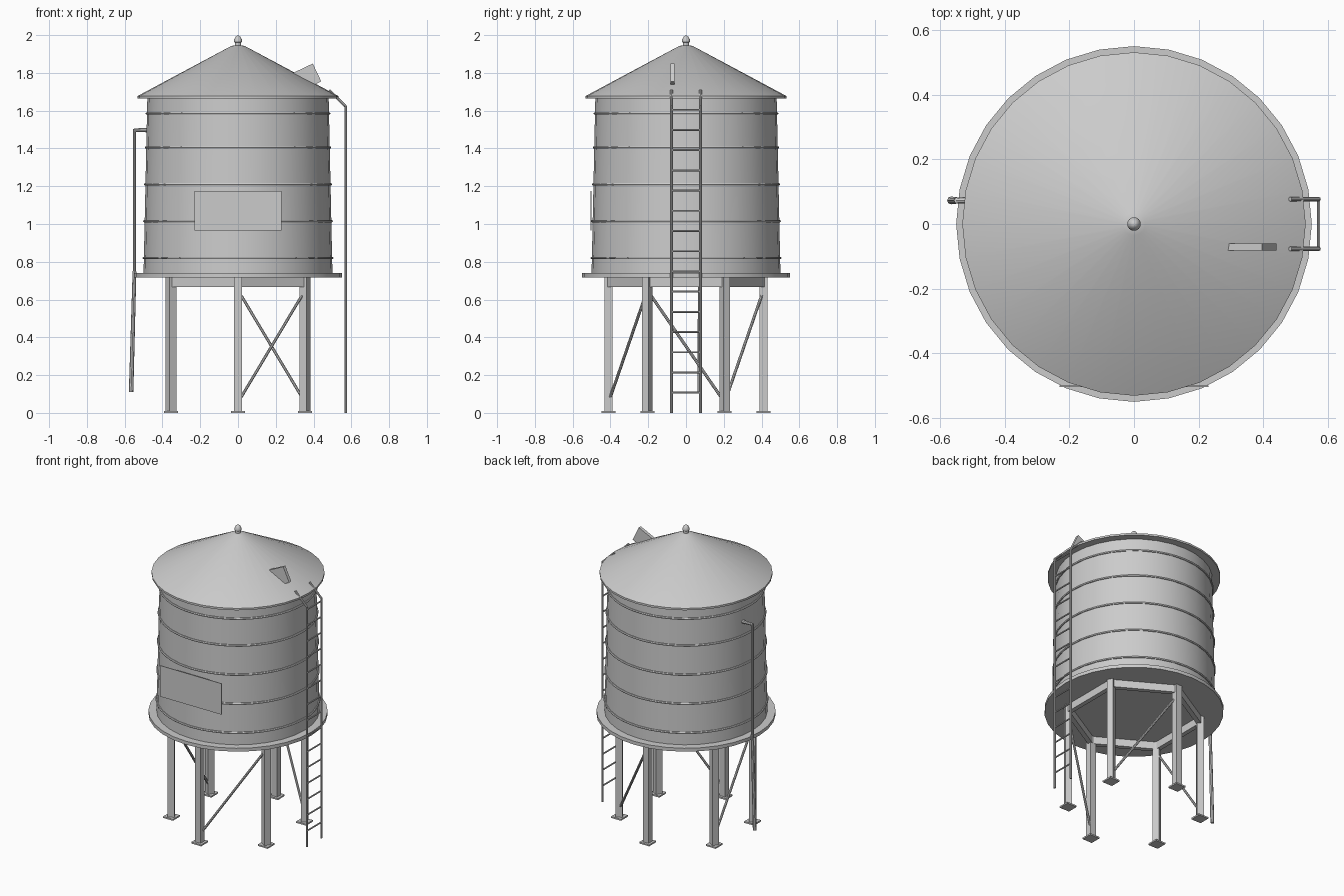
import bpy, bmesh, math
from mathutils import Vector, Matrix

if "Cube" in bpy.data.objects:
    bpy.data.objects.remove(bpy.data.objects["Cube"])

grey = bpy.data.materials.new("galvanised_grey")
grey.diffuse_color = (0.6, 0.6, 0.6, 1)
grey.use_nodes = True
grey.node_tree.nodes["Principled BSDF"].inputs["Base Color"].default_value = grey.diffuse_color


def finish(name, bm, smooth=True):
    bmesh.ops.recalc_face_normals(bm, faces=bm.faces[:])
    mesh = bpy.data.meshes.new(name)
    bm.to_mesh(mesh)
    bm.free()
    mesh.materials.append(grey)
    ob = bpy.data.objects.new(name, mesh)
    bpy.context.collection.objects.link(ob)
    if smooth:
        bpy.ops.object.select_all(action='DESELECT')
        ob.select_set(True)
        bpy.context.view_layer.objects.active = ob
        bpy.ops.object.shade_smooth_by_angle(angle=math.radians(30))
    return ob


def lathe(name, profile, n=32):
    """Closed solid turned around z; first and last radius are zero."""
    bm = bmesh.new()
    vs = [bm.verts.new((r, 0, z)) for r, z in profile]
    es = [bm.edges.new(p) for p in zip(vs, vs[1:])]
    bmesh.ops.spin(bm, geom=vs + es, cent=(0, 0, 0), axis=(0, 0, 1),
                   angle=2 * math.pi, steps=n)
    bmesh.ops.remove_doubles(bm, verts=bm.verts[:], dist=1e-5)
    return finish(name, bm)


def rod(bm, a, b, r1, r2=None, n=8):
    a, b = Vector(a), Vector(b)
    rot = (b - a).to_track_quat('Z', 'Y').to_matrix().to_4x4()
    bmesh.ops.create_cone(bm, cap_ends=True, segments=n, radius1=r1,
                          radius2=r1 if r2 is None else r2, depth=(b - a).length,
                          matrix=Matrix.Translation((a + b) / 2) @ rot)


def box(bm, centre, size, angle=0, axis='Z'):
    m = Matrix.Translation(centre) @ Matrix.Rotation(angle, 4, axis)
    bmesh.ops.create_cube(bm, size=1, matrix=m @ Matrix.Diagonal((*size, 1)))


# Tank body, platform, roof and finial
Z0, Z1 = 0.74, 1.67
lathe("platform", [(0, 0.717), (0.55, 0.717), (0.55, Z0), (0, Z0)])
lathe("tank", [(0, Z0), (0.5, Z0), (0.48, Z1), (0, Z1)])
lathe("roof", [(0, 1.665), (0.531, 1.665), (0.531, 1.678), (0.035, 1.943), (0, 1.947)])
lathe("finial", [(0, 1.93), (0.016, 1.93), (0.016, 1.96), (0.021, 1.964),
                 (0.021, 1.976), (0.013, 1.991), (0, 2.0)], 16)

# Hoops around the tank
for i, z in enumerate((0.82, 1.015, 1.21, 1.405, 1.585)):
    bm = bmesh.new()
    R, r, n, k = 0.5 - 0.02 * (z - Z0) / (Z1 - Z0) + 0.001, 0.007, 48, 6
    rings = [[bm.verts.new(((R + r * math.cos(q)) * math.cos(a),
                            (R + r * math.cos(q)) * math.sin(a), z + r * math.sin(q)))
              for q in (2 * math.pi * j / k for j in range(k))]
             for a in (2 * math.pi * s / n for s in range(n))]
    for s in range(n):
        u, v = rings[s], rings[(s + 1) % n]
        for j in range(k):
            bm.faces.new((u[j], v[j], v[(j + 1) % k], u[(j + 1) % k]))
    finish(f"hoop_{i + 1}", bm)

# Six legs with foot plates, and the hexagonal beam ring
corners = [Vector((0.41 * math.cos(a), 0.41 * math.sin(a), 0))
           for a in (math.radians(-90 + 60 * i) for i in range(6))]
legs, feet, beams, braces = (bmesh.new() for _ in range(4))
for i, p in enumerate(corners):
    q = corners[(i + 1) % 6]
    box(legs, (p.x, p.y, 0.36), (0.042, 0.042, 0.72), math.radians(60 * i))
    box(feet, (p.x, p.y, 0.005), (0.074, 0.074, 0.01))
    d = q - p
    mid = (p + q) / 2
    box(beams, (mid.x, mid.y, 0.693), (d.length, 0.03, 0.052), math.atan2(d.y, d.x))
    # Diagonal brace on every other side
    if i % 2 == 0:
        lo, hi = p.lerp(q, 0.05), p.lerp(q, 0.95)
        rod(braces, (lo.x, lo.y, 0.085), (hi.x, hi.y, 0.62), 0.008)
finish("legs", legs, False)
finish("foot_plates", feet, False)
finish("beam_ring", beams, False)
finish("braces", braces)

# Ladder with rails bent over the eave
bm = bmesh.new()
for y in (-0.077, 0.077):
    rod(bm, (0.571, y, 0), (0.571, y, 1.625), 0.007)
    rod(bm, (0.571, y, 1.622), (0.483, y, 1.708), 0.007)
for k in range(1, 16):
    rod(bm, (0.571, -0.077, 0.107 * k), (0.571, 0.077, 0.107 * k), 0.005)
finish("ladder", bm)

# Tilted hatch lid standing in the roof
bm = bmesh.new()
box(bm, (0.366, -0.071, 1.777), (0.116, 0.022, 0.105), -math.atan2(0.05, 0.105), 'Y')
finish("roof_hatch", bm, False)

# Sign plate on the front
bm = bmesh.new()
box(bm, (0, -0.502, 1.07), (0.46, 0.005, 0.21))
finish("sign_plate", bm, False)

# Overflow pipe on the left: stub, downpipe and slanted outlet
bm = bmesh.new()
rod(bm, (-0.47, 0.073, 1.497), (-0.55, 0.073, 1.497), 0.012, 0.009)
rod(bm, (-0.548, 0.073, 1.503), (-0.548, 0.073, 0.73), 0.009)
rod(bm, (-0.548, 0.073, 0.75), (-0.566, 0.073, 0.11), 0.010, 0.012)
finish("overflow_pipe", bm)
